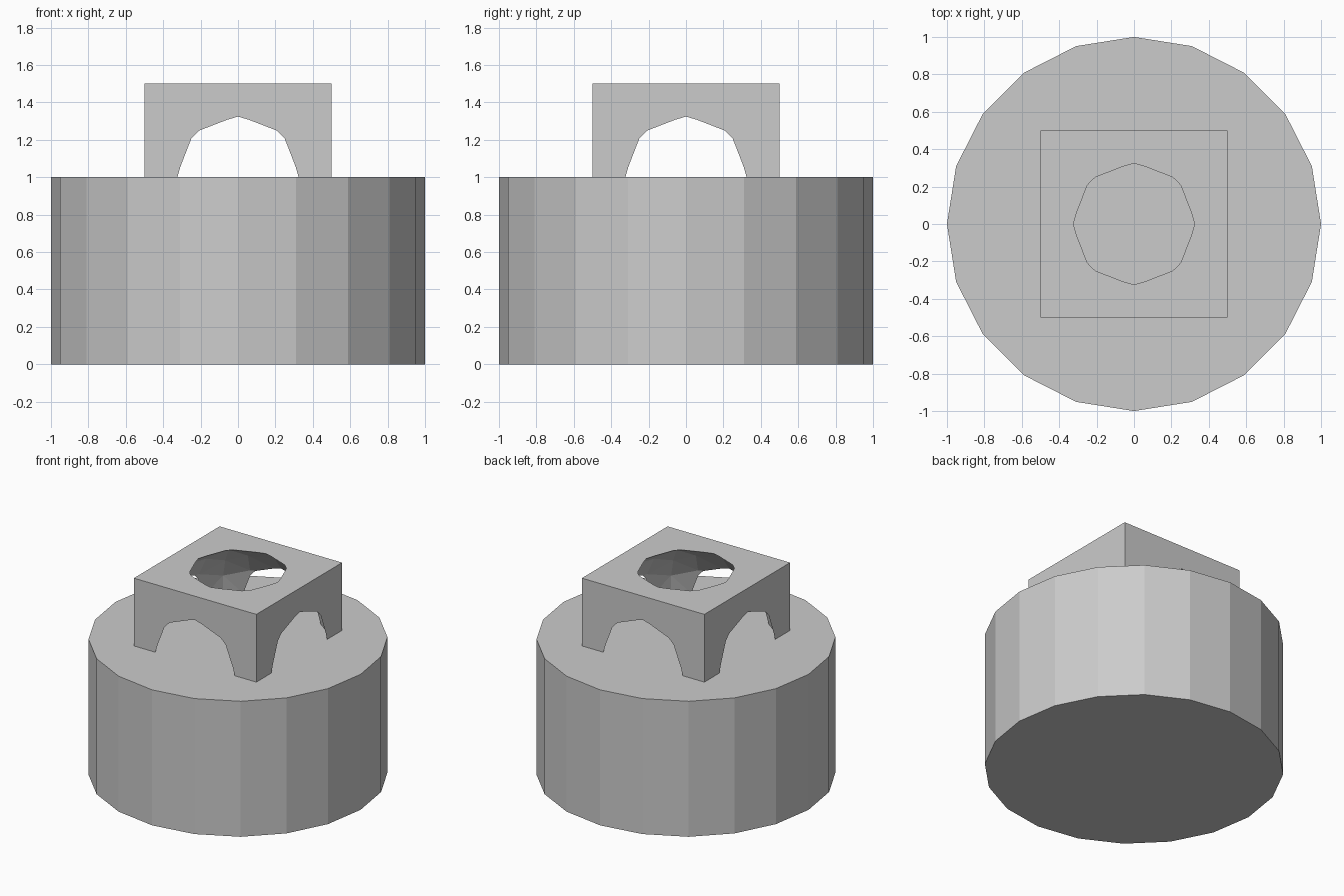
import bpy, bmesh

if "Cube" in bpy.data.objects:
    bpy.data.objects.remove(bpy.data.objects["Cube"])


def make_object(name, bm, z):
    mesh = bpy.data.meshes.new(name)
    bm.to_mesh(mesh)
    bm.free()
    obj = bpy.data.objects.new(name, mesh)
    obj.location.z = z
    bpy.context.collection.objects.link(obj)
    return obj


# Drum base: 20 flat sides
bm = bmesh.new()
bmesh.ops.create_cone(bm, cap_ends=True, segments=20, radius1=1, radius2=1, depth=1)
make_object("drum_base", bm, 0.5)

# Block, half sunk into the drum
bm = bmesh.new()
bmesh.ops.create_cube(bm, size=1)
block = make_object("hollow_block", bm, 1)

# Low-poly ball cutter: subdivided cube pushed out to a sphere
bm = bmesh.new()
bmesh.ops.create_cube(bm, size=2)
bmesh.ops.subdivide_edges(bm, edges=bm.edges[:], cuts=3, use_grid_fill=True)
for v in bm.verts:
    v.co = v.co.normalized() * 0.603
bmesh.ops.triangulate(bm, faces=bm.faces[:])
ball = make_object("ball_cutter", bm, 1)
ball.hide_render = True
ball.hide_viewport = True

# Hollow out the block so every face gets a round opening
cut = block.modifiers.new("hollow", 'BOOLEAN')
cut.operation = 'DIFFERENCE'
cut.solver = 'EXACT'
cut.object = ball
